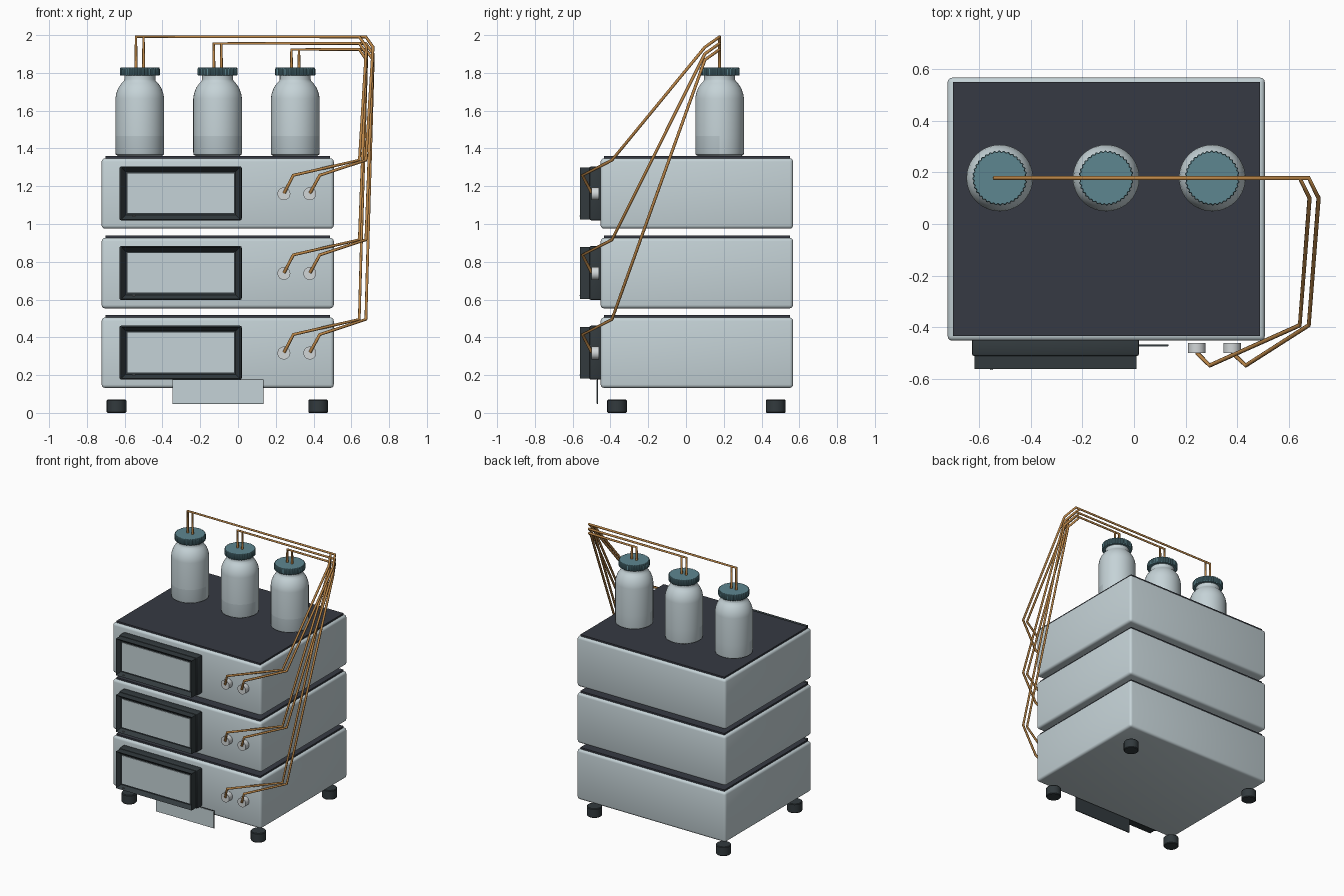
import bpy, bmesh, math
from mathutils import Vector

if "Cube" in bpy.data.objects:
    bpy.data.objects.remove(bpy.data.objects["Cube"])


def mat(name, rgb):
    m = bpy.data.materials.new(name)
    m.diffuse_color = (*rgb, 1)
    m.use_nodes = True
    m.node_tree.nodes["Principled BSDF"].inputs["Base Color"].default_value = m.diffuse_color
    return m


BODY = mat("pale grey", (0.56, 0.65, 0.68))
DARK = mat("slate", (0.037, 0.042, 0.056))
FRAME = mat("charcoal", (0.032, 0.042, 0.047))
TEAL = mat("teal", (0.11, 0.24, 0.28))
COPPER = mat("copper", (0.50, 0.24, 0.065))
PORT = mat("light grey", (0.64, 0.67, 0.68))
LIQUID = mat("liquid grey", (0.47, 0.55, 0.58))


def make(name, bm, *mats, smooth=False):
    bmesh.ops.recalc_face_normals(bm, faces=bm.faces)
    me = bpy.data.meshes.new(name)
    bm.to_mesh(me)
    bm.free()
    for m in mats:
        me.materials.append(m)
    ob = bpy.data.objects.new(name, me)
    bpy.context.collection.objects.link(ob)
    if smooth:
        bpy.ops.object.select_all(action='DESELECT')
        ob.select_set(True)
        bpy.context.view_layer.objects.active = ob
        bpy.ops.object.shade_smooth_by_angle(angle=math.radians(35))
    return ob


def box_bm(x, y, z):
    bm = bmesh.new()
    bmesh.ops.create_cube(bm, size=1)
    for v in bm.verts:
        v.co = Vector([(r[0] + r[1]) / 2 + c * (r[1] - r[0])
                       for r, c in zip((x, y, z), v.co)])
    return bm


def box(name, x, y, z, m, bevel=0.0, segments=3):
    bm = box_bm(x, y, z)
    if bevel:
        bmesh.ops.bevel(bm, geom=bm.edges[:], offset=bevel, segments=segments,
                        profile=0.5, affect='EDGES')
    return make(name, bm, m, smooth=bevel > 0)


def lathe(name, cx, cy, profile, mats, n=40, rib=None, rule=None):
    """Stack of rings (radius, height); rib shrinks every other vertex."""
    bm = bmesh.new()
    rings = []
    for r, z in profile:
        ring = []
        for i in range(n):
            a = 2 * math.pi * i / n
            k = rib if rib and i % 4 > 1 else 1
            ring.append(bm.verts.new((cx + r * k * math.cos(a),
                                      cy + r * k * math.sin(a), z)))
        rings.append(ring)
    for lo, hi in zip(rings, rings[1:]):
        for i in range(n):
            j = (i + 1) % n
            bm.faces.new((lo[i], lo[j], hi[j], hi[i]))
    bm.faces.new(rings[0])
    bm.faces.new(rings[-1])
    if rule:
        for f in bm.faces:
            f.material_index = rule(f.calc_center_median())
    return make(name, bm, *mats, smooth=True)


def tube(name, points, r=0.0085):
    cu = bpy.data.curves.new(name, 'CURVE')
    cu.dimensions = '3D'
    cu.bevel_depth = r
    cu.bevel_resolution = 2
    cu.use_fill_caps = True
    sp = cu.splines.new('POLY')
    sp.points.add(len(points) - 1)
    for p, co in zip(sp.points, points):
        p.co = (*co, 1)
    cu.materials.append(COPPER)
    ob = bpy.data.objects.new(name, cu)
    bpy.context.collection.objects.link(ob)


# Feet
for fx in (-0.643, 0.424):
    for fy in (-0.365, 0.475):
        lathe("foot", fx, fy, [(0.048, 0), (0.052, 0.005), (0.052, 0.065),
                               (0.048, 0.07)], [FRAME], n=24)

# Stacked units
for k in range(3):
    z0 = 0.132 + 0.4215 * k
    box("unit_case", (-0.722, 0.507), (-0.452, 0.567), (z0, z0 + 0.373), BODY, 0.018)
    box("unit_lid", (-0.702, 0.488), (-0.434, 0.55), (z0 + 0.36, z0 + 0.385), DARK)

    # Screen housing: base block, raised open frame, recessed screen
    box("screen_base", (-0.628, 0.02), (-0.512, -0.445), (z0 + 0.044, z0 + 0.33),
        FRAME, 0.01, 2)
    bm = box_bm((-0.617, 0.01), (-0.561, -0.508), (z0 + 0.05, z0 + 0.324))
    front = min(bm.faces, key=lambda f: f.calc_center_median().y)
    bmesh.ops.inset_region(bm, faces=[front], thickness=0.031)
    for v in front.verts:
        v.co.y += 0.03
    make("screen_frame", bm, FRAME)
    box("screen", (-0.586, -0.021), (-0.535, -0.53), (z0 + 0.083, z0 + 0.293), BODY)
    box("indicator", (-0.558, -0.546), (-0.565, -0.56), (z0 + 0.066, z0 + 0.07), PORT)

    # Ports
    for px in (0.243, 0.38):
        bm = bmesh.new()
        bmesh.ops.create_cone(bm, cap_ends=True, segments=28, radius1=0.034,
                              radius2=0.034, depth=0.04)
        for v in bm.verts:
            v.co = Vector((px + v.co.x, -0.48 + v.co.z, z0 + 0.185 + v.co.y))
        make("port", bm, PORT, smooth=True)

# Front plate below the bottom screen
box("placard_back", (-0.348, 0.134), (-0.472, -0.466), (0.047, 0.177), FRAME)
box("placard_face", (-0.346, 0.132), (-0.475, -0.472), (0.049, 0.175), BODY)

# Bottles with ribbed caps, and their tube pairs
CY = 0.178
BOTTLE = [(0.115, 1.36), (0.127, 1.367), (0.129, 1.38), (0.129, 1.465),
          (0.129, 1.665), (0.125, 1.69), (0.114, 1.72), (0.097, 1.745),
          (0.085, 1.757), (0.082, 1.765), (0.082, 1.79)]
CAP = [(0.102, 1.785), (0.106, 1.79), (0.106, 1.82), (0.103, 1.828)]
for k, bx in enumerate((-0.52, -0.108, 0.303)):
    lathe("bottle", bx, CY, BOTTLE, [BODY, LIQUID],
          rule=lambda c: int(c.z < 1.465 and c.y < CY))
    lathe("cap", bx, CY, CAP, [TEAL], n=144, rib=0.96)
    top = (1.991, 1.956, 1.924)[k]
    z0 = 0.132 + 0.4215 * (2 - k)
    for s, px, kx, side in ((-0.02, 0.245, 0.293, 0.642), (0.02, 0.382, 0.433, 0.677)):
        tube("tube", [(bx + s, CY, 1.81), (bx + s, CY, top), (side, CY, top),
                      (side + 0.038, 0.1, top - 0.055), (side, -0.392, z0 + 0.363),
                      (kx, -0.548, z0 + 0.283), (px, -0.5, z0 + 0.19)])
